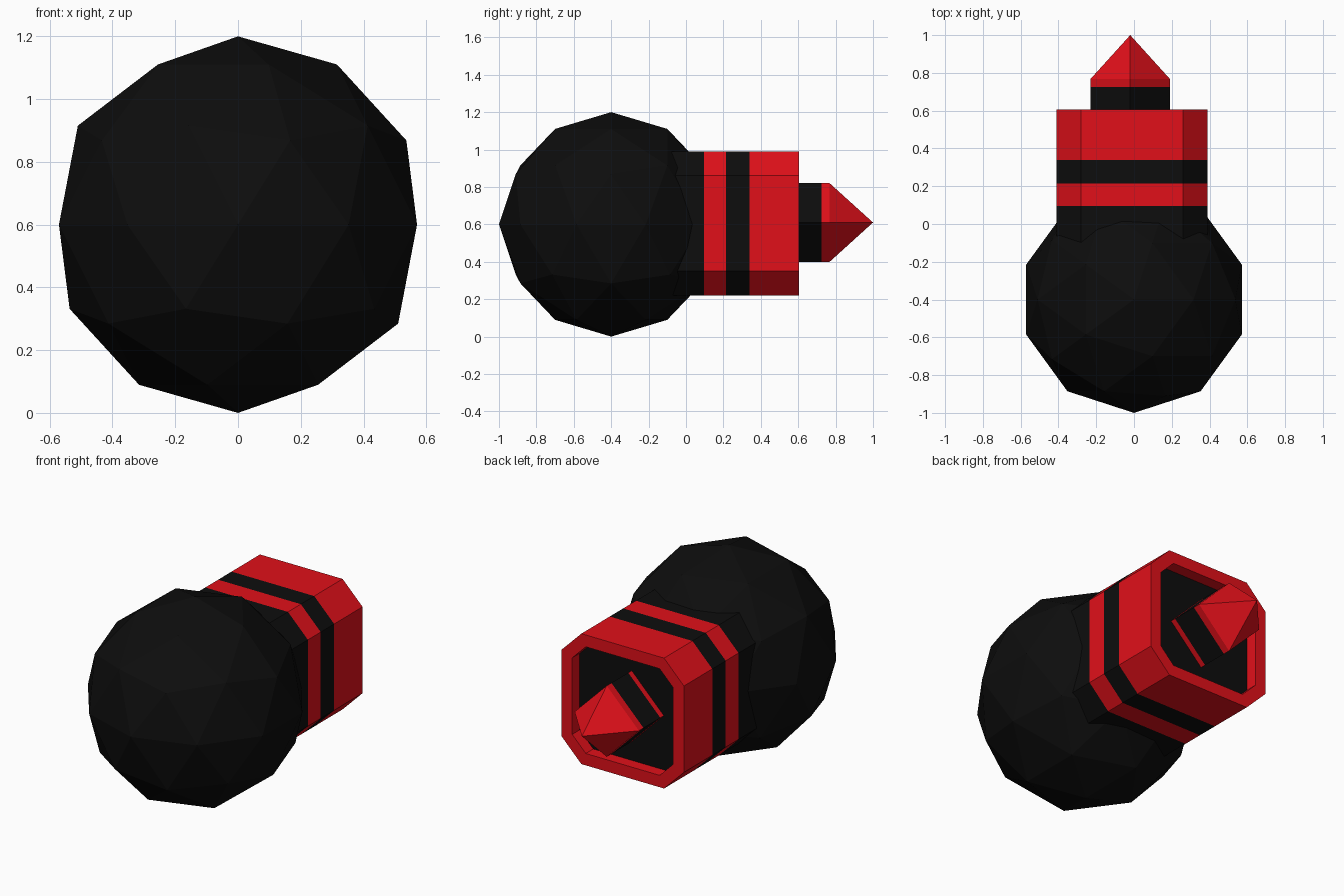
import bpy
import bmesh

if "Cube" in bpy.data.objects:
    bpy.data.objects.remove(bpy.data.objects["Cube"])


def material(name, rgb):
    m = bpy.data.materials.new(name)
    m.diffuse_color = (*rgb, 1)
    m.use_nodes = True
    m.node_tree.nodes["Principled BSDF"].inputs["Base Color"].default_value = m.diffuse_color
    return m


RED = material("red", (0.75, 0.005, 0.01))
BLACK = material("black", (0.004, 0.004, 0.004))


def octagon(inset=0.0):
    """Chamfered rectangle outline in x, z."""
    cx, cz = -0.01, 0.605
    w, h = 0.40 - inset, 0.385 - inset
    c = 0.13 - inset * 0.586
    pts = [(w, h - c), (w - c, h), (c - w, h), (-w, h - c),
           (-w, c - h), (c - w, -h), (w - c, -h), (w, c - h)]
    return [(cx + x, cz + z) for x, z in pts]


def diamond(r=0.21):
    cx, cz = -0.02, 0.61
    return [(cx + r, cz), (cx, cz + r), (cx - r, cz), (cx, cz - r)]


def loft(name, rings, colours, end_colour=None, tip=None):
    """Skin rings of (y, outline); colours holds 0 red / 1 black per band."""
    bm = bmesh.new()
    loops = [[bm.verts.new((x, y, z)) for x, z in pts] for y, pts in rings]
    n = len(loops[0])
    for a, b, col in zip(loops, loops[1:], colours):
        for i in range(n):
            j = (i + 1) % n
            bm.faces.new((a[i], a[j], b[j], b[i])).material_index = col
    bm.faces.new(loops[0]).material_index = 1
    last = loops[-1]
    if tip:
        t = bm.verts.new(tip)
        for i in range(n):
            bm.faces.new((last[i], last[(i + 1) % n], t)).material_index = 0
    else:
        bm.faces.new(last).material_index = end_colour
    bmesh.ops.recalc_face_normals(bm, faces=bm.faces)
    me = bpy.data.meshes.new(name)
    bm.to_mesh(me)
    bm.free()
    me.materials.append(RED)
    me.materials.append(BLACK)
    ob = bpy.data.objects.new(name, me)
    bpy.context.collection.objects.link(ob)
    return ob


# Faceted ball
bpy.ops.mesh.primitive_ico_sphere_add(subdivisions=2, radius=0.6, location=(0, -0.4, 0.6))
ball = bpy.context.object
ball.name = "ball"
ball.data.materials.append(BLACK)

# Striped octagonal housing with a rim and a shallow recess
outer, inner = octagon(), octagon(0.07)
loft("housing",
     [(-0.12, outer), (0.095, outer), (0.215, outer), (0.34, outer),
      (0.605, outer), (0.605, inner), (0.535, inner)],
     [1, 0, 1, 0, 0, 0], end_colour=1)

# Square post with red base band and pyramid point
d = diamond()
loft("pointed_post",
     [(0.52, d), (0.568, d), (0.725, d), (0.768, d)],
     [0, 1, 0], tip=(-0.02, 1.0, 0.61))
